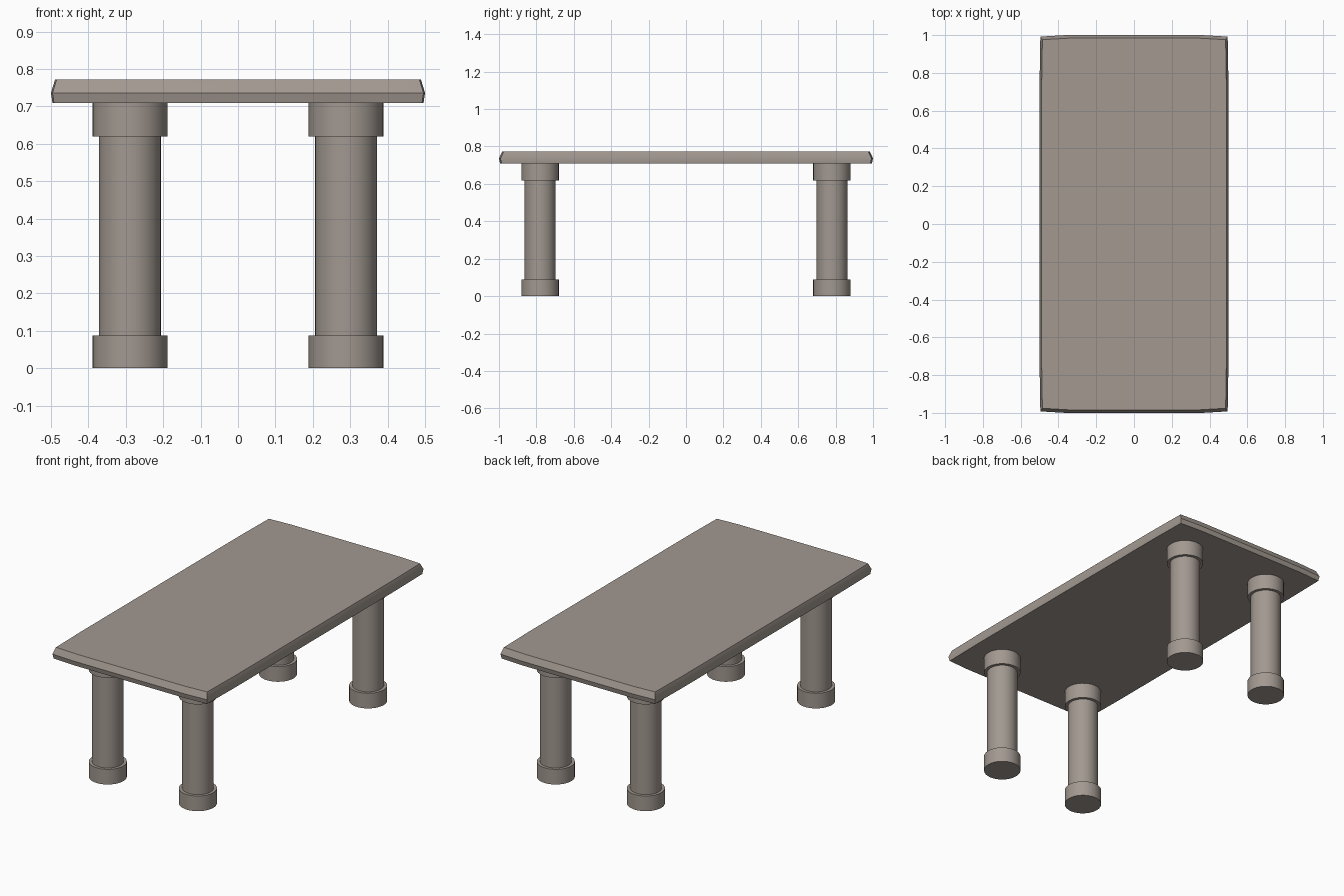
import bpy, bmesh, math

if "Cube" in bpy.data.objects:
    bpy.data.objects.remove(bpy.data.objects["Cube"])

stone = bpy.data.materials.new("warm grey stone")
stone.diffuse_color = (0.36, 0.315, 0.28, 1)
stone.use_nodes = True
stone.node_tree.nodes["Principled BSDF"].inputs["Base Color"].default_value = stone.diffuse_color


def finish(bm, name, angle):
    bmesh.ops.recalc_face_normals(bm, faces=bm.faces)
    me = bpy.data.meshes.new(name)
    bm.to_mesh(me)
    bm.free()
    me.materials.append(stone)
    ob = bpy.data.objects.new(name, me)
    bpy.context.collection.objects.link(ob)
    bpy.ops.object.select_all(action='DESELECT')
    ob.select_set(True)
    bpy.context.view_layer.objects.active = ob
    bpy.ops.object.shade_smooth_by_angle(angle=math.radians(angle))
    return ob


def loft(bm, rings):
    for a, b in zip(rings, rings[1:]):
        n = len(a)
        for i in range(n):
            bm.faces.new((a[i], a[(i + 1) % n], b[(i + 1) % n], b[i]))
    bm.faces.new(rings[0][::-1])
    bm.faces.new(rings[-1])


def leg(name, x, y):
    # turned column with a wider foot and capital
    profile = [(0.1, 0), (0.1, 0.088), (0.083, 0.088),
               (0.083, 0.619), (0.1, 0.619), (0.1, 0.711)]
    n = 32
    bm = bmesh.new()
    rings = [[bm.verts.new((x + r * math.cos(2 * math.pi * i / n),
                            y + r * math.sin(2 * math.pi * i / n), z))
              for i in range(n)] for r, z in profile]
    loft(bm, rings)
    finish(bm, name, 35)


# slab with slightly bowed sides and a ridge around its edge
quarter = [(0.5, 0.75), (0.496, 0.992), (0.36, 1.0)]
outline = (quarter + [(-x, y) for x, y in quarter[::-1]]
           + [(-x, -y) for x, y in quarter] + [(x, -y) for x, y in quarter[::-1]])
bm = bmesh.new()
rings = []
for inset, z in [(0.004, 0.709), (0.0, 0.736), (0.011, 0.772)]:
    rings.append([bm.verts.new((x - math.copysign(inset, x),
                                y - math.copysign(inset * 1.5, y), z))
                  for x, y in outline])
loft(bm, rings)
finish(bm, "table_top", 35)

# four legs
for fy, sy in (("front", -1), ("back", 1)):
    for fx, sx in (("left", -1), ("right", 1)):
        leg(f"{fy}_{fx}_leg", sx * 0.289, sy * 0.78)
